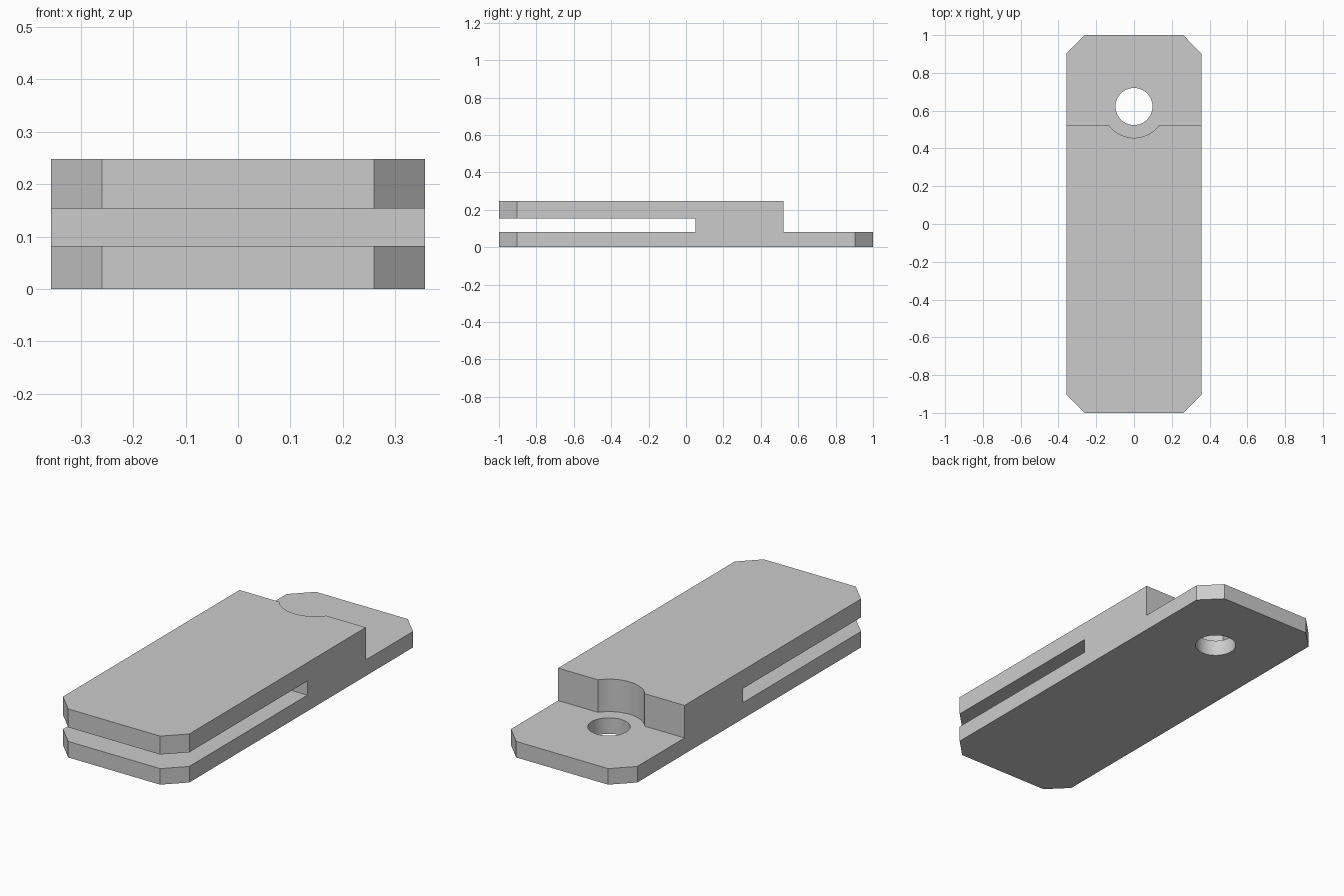
import bpy
import bmesh
import math

default = bpy.data.objects.get("Cube")
if default:
    bpy.data.objects.remove(default, do_unlink=True)

HALF_W, HALF_L, HEIGHT = 0.357, 1.0, 0.248
CHAMFER = 0.097
PLATE_TOP, SLOT_TOP = 0.082, 0.154
SLOT_END, STEP_Y = 0.05, 0.522
HOLE_Y, HOLE_R, BORE_R = 0.622, 0.098, 0.166

grey = bpy.data.materials.new("plain grey")
grey.use_nodes = True
colour = (0.6, 0.6, 0.6, 1)
grey.diffuse_color = colour
grey.node_tree.nodes["Principled BSDF"].inputs["Base Color"].default_value = colour


def prism(name, outline, z0, z1):
    """Extrude a flat outline from z0 up to z1."""
    bm = bmesh.new()
    base = bm.faces.new([bm.verts.new((x, y, z0)) for x, y in outline])
    top = bmesh.ops.extrude_face_region(bm, geom=[base])["geom"]
    verts = [v for v in top if isinstance(v, bmesh.types.BMVert)]
    bmesh.ops.translate(bm, vec=(0, 0, z1 - z0), verts=verts)
    bmesh.ops.recalc_face_normals(bm, faces=bm.faces)
    mesh = bpy.data.meshes.new(name)
    bm.to_mesh(mesh)
    bm.free()
    mesh.materials.append(grey)
    obj = bpy.data.objects.new(name, mesh)
    bpy.context.collection.objects.link(obj)
    return obj


def box(y0, y1):
    return [(-0.5, y0), (0.5, y0), (0.5, y1), (-0.5, y1)]


def circle(radius, n=64):
    angles = [math.tau * i / n for i in range(n)]
    return [(radius * math.cos(a), HOLE_Y + radius * math.sin(a)) for a in angles]


# Block with four chamfered corners
x, y, c = HALF_W, HALF_L, CHAMFER
quarter = [(x, y - c), (x - c, y)]
right_side = [(px, -py) for px, py in reversed(quarter)] + quarter
outline = right_side + [(-px, py) for px, py in reversed(right_side)]
body = prism("slotted_clip_body", outline, 0, HEIGHT)

# Front slot, rear step, round relief and through hole
cutters = [
    prism("slot_cutter", box(-1.2, SLOT_END), PLATE_TOP, SLOT_TOP),
    prism("step_cutter", box(STEP_Y, 1.2), PLATE_TOP, 0.5),
    prism("relief_cutter", circle(BORE_R), PLATE_TOP, 0.5),
    prism("hole_cutter", circle(HOLE_R), -0.2, 0.5),
]
bpy.ops.object.select_all(action="DESELECT")
bpy.context.view_layer.objects.active = body
body.select_set(True)
for cutter in cutters:
    cutter.hide_render = True
    mod = body.modifiers.new(cutter.name, "BOOLEAN")
    mod.operation = "DIFFERENCE"
    mod.solver = "EXACT"
    mod.object = cutter
    bpy.ops.object.modifier_apply(modifier=mod.name)
    bpy.data.objects.remove(cutter, do_unlink=True)

# Smooth the round walls, keep the edges sharp
bpy.ops.object.shade_smooth_by_angle(angle=math.radians(30))
